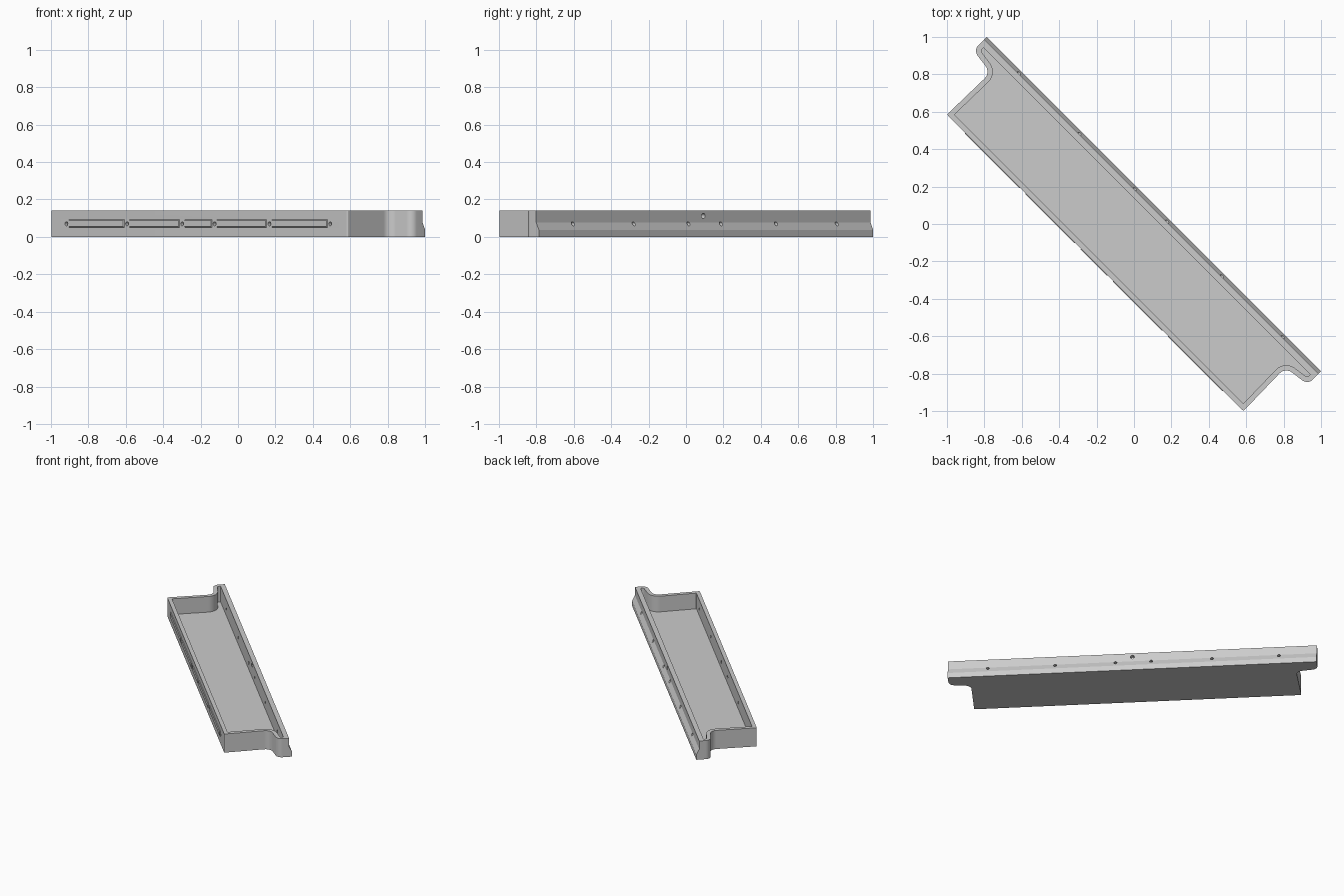
import bpy, bmesh, math
from mathutils import Vector, Matrix

if "Cube" in bpy.data.objects:
    bpy.data.objects.remove(bpy.data.objects["Cube"])

HEIGHT, FLOOR, WALL = 0.14, 0.022, 0.028
FRONT = -0.293
HOLES = [-1.005, -0.546, -0.129, 0.116, 0.530, 0.990]

gray = bpy.data.materials.new("plain gray")
gray.diffuse_color = (0.6, 0.6, 0.6, 1)
gray.use_nodes = True
gray.node_tree.nodes["Principled BSDF"].inputs["Base Color"].default_value = gray.diffuse_color


def round_corner(prev, cur, nxt, radius, steps=8):
    """Arc points that replace one corner of an outline."""
    p, c, n = Vector(prev), Vector(cur), Vector(nxt)
    a, b = (p - c).normalized(), (n - c).normalized()
    half = a.angle(b) / 2
    start, end = c + a * radius / math.tan(half), c + b * radius / math.tan(half)
    centre = c + (a + b).normalized() * radius / math.sin(half)
    s, e = start - centre, end - centre
    turn = s.angle(e)
    return [centre + (s * math.sin((1 - i / steps) * turn) + e * math.sin(i / steps * turn))
            / math.sin(turn) for i in range(steps + 1)]


def outline(back, corner=0.008):
    """Counter-clockwise tray outline with an ear at each end of the back edge."""
    pts = [((0, FRONT), 0), ((1.121, FRONT), corner), ((1.114, 0.03), 0.05),
           ((1.264, 0.05), 0.042), ((1.264, back), 0)]
    right = []
    for i, (p, r) in enumerate(pts):
        if r:
            right += round_corner(pts[i - 1][0], p, pts[i + 1][0], r)
        elif i:
            right.append(Vector(p))
    return right + [Vector((-p.x, p.y)) for p in reversed(right)]


def inset(points, d):
    """Move every edge of a counter-clockwise outline inwards by d."""
    result = []
    for i, c in enumerate(points):
        a = (c - points[i - 1]).normalized()
        b = (points[(i + 1) % len(points)] - c).normalized()
        na, nb = Vector((-a.y, a.x)), Vector((-b.y, b.x))
        result.append(c + (na + nb) * d / (1 + na.dot(nb)))
    return result


def make_object(name, bm):
    bmesh.ops.recalc_face_normals(bm, faces=bm.faces)
    mesh = bpy.data.meshes.new(name)
    bm.to_mesh(mesh)
    bm.free()
    mesh.materials.append(gray)
    ob = bpy.data.objects.new(name, mesh)
    bpy.context.collection.objects.link(ob)
    return ob


def loft(name, levels):
    """Closed solid through matching outlines, capped at both ends."""
    bm = bmesh.new()
    rings = [[bm.verts.new((p.x, p.y, z)) for p in pts] for z, pts in levels]
    for lo, hi in zip(rings, rings[1:]):
        for i in range(len(lo)):
            j = (i + 1) % len(lo)
            bm.faces.new((lo[i], lo[j], hi[j], hi[i]))
    bm.faces.new(rings[0][::-1])
    bm.faces.new(rings[-1])
    return make_object(name, bm)


def activate(ob):
    bpy.ops.object.select_all(action='DESELECT')
    ob.select_set(True)
    bpy.context.view_layer.objects.active = ob


# tray: outer wall with a sloped ledge at the back, rim, inner wall and floor
cavity = inset(outline(0.125, WALL + 0.004), WALL)
tray = loft("tray", [(0, outline(0.151)), (0.038, outline(0.151)),
                     (0.078, outline(0.131)), (HEIGHT, outline(0.131)),
                     (HEIGHT, cavity), (FLOOR, cavity)])

# screw holes through front and back walls, and one cable hole high in the back
bm = bmesh.new()
drills = [(x, 0, 0.07, 0.011, 1) for x in HOLES] + [(0, 0.12, 0.112, 0.014, 0.1)]
for x, y, z, radius, length in drills:
    bmesh.ops.create_cone(bm, cap_ends=True, segments=20, radius1=radius, radius2=radius,
                          depth=length, matrix=Matrix.Translation((x, y, z))
                          @ Matrix.Rotation(math.pi / 2, 4, 'X'))
cutter = make_object("hole_cutter", bm)
cutter.hide_render = True
solid = tray.data.copy()
activate(tray)
mod = tray.modifiers.new("holes", 'BOOLEAN')
mod.operation, mod.solver, mod.object = 'DIFFERENCE', 'EXACT', cutter
bpy.ops.object.modifier_apply(modifier=mod.name)
if len(tray.data.polygons) < len(solid.polygons):
    tray.data = solid
bpy.data.objects.remove(cutter)
parts = [tray]

# raised bevelled strips on the front wall between the holes
for i, (x0, x1) in enumerate(zip(HOLES, HOLES[1:])):
    x0, x1 = x0 + 0.018, x1 - 0.018
    bm = bmesh.new()
    ring = []
    for y, e in ((FRONT + 0.002, 0), (FRONT - 0.005, 0.006)):
        ring.append([bm.verts.new(v) for v in (
            (x0 + e, y, 0.049 + e), (x1 - e, y, 0.049 + e),
            (x1 - e, y, 0.095 - e), (x0 + e, y, 0.095 - e))])
    for k in range(4):
        j = (k + 1) % 4
        bm.faces.new((ring[0][k], ring[0][j], ring[1][j], ring[1][k]))
    bm.faces.new(ring[0][::-1])
    bm.faces.new(ring[1])
    parts.append(make_object(f"front_strip_{i + 1}", bm))

# smooth only the rounded corners, then turn everything onto the diagonal
activate(tray)
bpy.ops.object.shade_smooth_by_angle(angle=math.radians(24))
for ob in parts:
    ob.rotation_euler.z = -math.pi / 4
